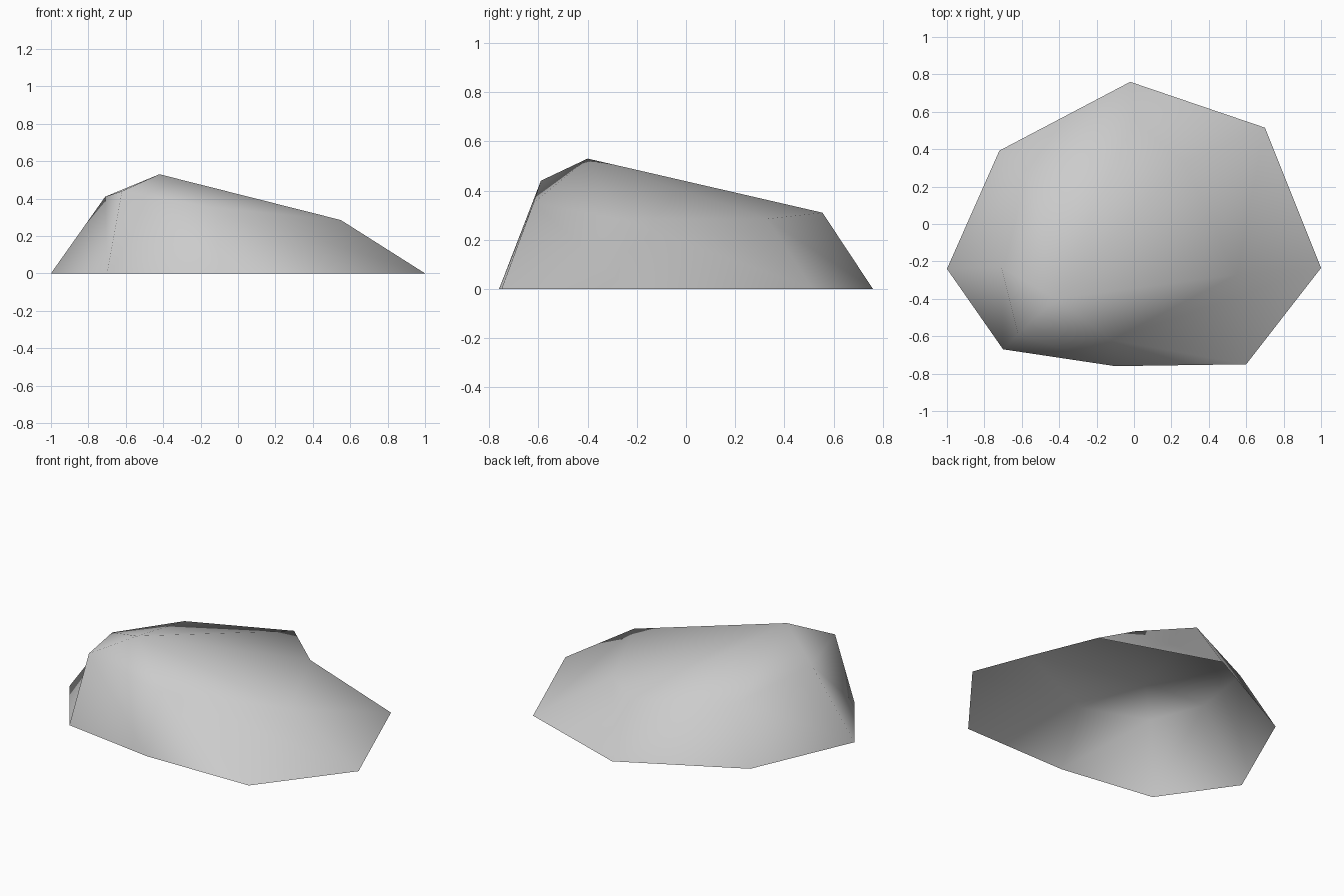
import bpy
import bmesh

cube = bpy.data.objects.get("Cube")
if cube:
    bpy.data.objects.remove(cube, do_unlink=True)

# Stone colour
stone = bpy.data.materials.new("stone_grey")
stone.use_nodes = True
grey = (0.6, 0.6, 0.6, 1)
stone.diffuse_color = grey
stone.node_tree.nodes["Principled BSDF"].inputs["Base Color"].default_value = grey

# Ground outline and shoulder ring, both counter-clockwise from the front right corner
ground = [(-0.7, -0.67), (-0.1, -0.76), (0.6, -0.75), (1, -0.235),
          (0.7, 0.515), (-0.02, 0.76), (-0.72, 0.392), (-1, -0.24)]
shoulder = [(-0.62, -0.59, 0.44), (-0.12, -0.62, 0.35), (0.55, -0.27, 0.285),
            (0.27, 0.33, 0.285), (0, 0.555, 0.31), (-0.56, 0.27, 0.33),
            (-0.71, -0.23, 0.41)]

bm = bmesh.new()
low = [bm.verts.new((x, y, 0)) for x, y in ground]
top = [bm.verts.new(p) for p in shoulder]
peak = bm.verts.new((-0.42, -0.4, 0.53))

# Side facets: zip the two loops, L advances on the ground, U on the shoulder
i = j = 0
for step in "LULLULULUULLULU":
    a, b = low[i % len(low)], top[j % len(top)]
    if step == "L":
        i += 1
        bm.faces.new((a, low[i % len(low)], b))
    else:
        j += 1
        bm.faces.new((a, top[j % len(top)], b))

# Top facets: fan around the peak, underside left open
for a, b in zip(top, top[1:] + top[:1]):
    bm.faces.new((peak, a, b))

for face in bm.faces:
    face.smooth = True

mesh = bpy.data.meshes.new("rock")
bm.to_mesh(mesh)
bm.free()
mesh.materials.append(stone)
rock = bpy.data.objects.new("rock", mesh)
bpy.context.collection.objects.link(rock)
